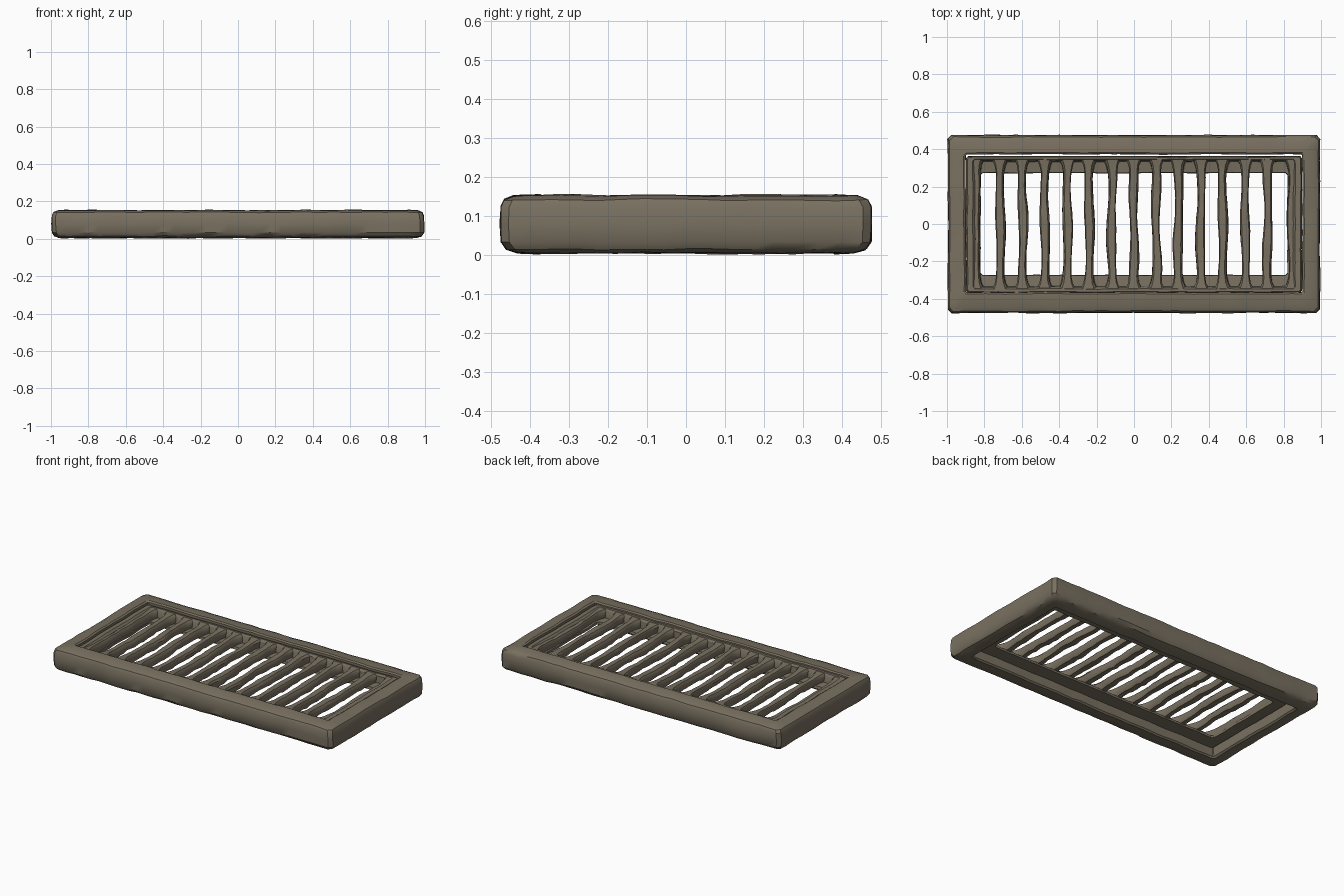
import bpy, bmesh, math, random
from mathutils import Vector, noise

random.seed(4)
cube = bpy.data.objects.get("Cube")
if cube:
    bpy.data.objects.remove(cube, do_unlink=True)

stone = bpy.data.materials.new("weathered_stone")
stone.use_nodes = True
colour = (0.19, 0.163, 0.118, 1)
stone.diffuse_color = colour
bsdf = next(n for n in stone.node_tree.nodes if n.type == 'BSDF_PRINCIPLED')
bsdf.inputs["Base Color"].default_value = colour
bsdf.inputs["Roughness"].default_value = 0.9


def finish(bm, name):
    bmesh.ops.recalc_face_normals(bm, faces=bm.faces)
    mesh = bpy.data.meshes.new(name)
    bm.to_mesh(mesh)
    bm.free()
    mesh.materials.append(stone)
    obj = bpy.data.objects.new(name, mesh)
    bpy.context.collection.objects.link(obj)
    bpy.ops.object.select_all(action='DESELECT')
    obj.select_set(True)
    bpy.context.view_layer.objects.active = obj
    bpy.ops.object.shade_smooth_by_angle(angle=0.6)


def skin(bm, rows, close):
    """Bridge successive closed rows of vertices with quads."""
    pairs = list(zip(rows, rows[1:]))
    if close:
        pairs.append((rows[-1], rows[0]))
    for a, b in pairs:
        for i in range(len(a)):
            j = (i + 1) % len(a)
            bm.faces.new((a[i], a[j], b[j], b[i]))


def wear(bm, amount):
    """Push the surface in and out with noise for a hand-hewn look."""
    for v in bm.verts:
        p = v.co.copy()
        v.co += noise.noise_vector(p * 8) * amount + noise.noise_vector(p * 25) * amount * 0.5


def rect_loop(hx, hy, z, cut, shift):
    """Rectangle with clipped corners, divided evenly along every side."""
    c = [(hx, -hy + cut), (hx, hy - cut), (hx - cut, hy), (-hx + cut, hy),
         (-hx, hy - cut), (-hx, -hy + cut), (-hx + cut, -hy), (hx - cut, -hy)]
    steps = (16, 1, 34, 1) * 2
    pts = []
    for i, n in enumerate(steps):
        a, b = Vector((*c[i], z)), Vector((*c[(i + 1) % 8], z))
        pts += [a.lerp(b, k / n) + Vector((0, shift, 0)) for k in range(n)]
    return pts


def ring(name, profile, amount):
    bm = bmesh.new()
    rows = [[bm.verts.new(p) for p in rect_loop(*s)] for s in profile]
    skin(bm, rows, True)
    wear(bm, amount)
    finish(bm, name)


# Heavy outer frame: half width, half depth, height, corner cut, y shift
ring("outer_frame", [
    (0.91, 0.378, 0.003, 0.01, 0.004), (0.955, 0.43, 0.006, 0.02, 0),
    (0.98, 0.46, 0.015, 0.02, 0), (0.993, 0.474, 0.034, 0.02, 0),
    (0.995, 0.476, 0.08, 0.02, 0), (0.993, 0.474, 0.125, 0.02, 0),
    (0.985, 0.465, 0.142, 0.02, 0), (0.96, 0.44, 0.152, 0.02, 0),
    (0.91, 0.378, 0.154, 0.01, 0.004), (0.90, 0.369, 0.147, 0.005, 0.004),
    (0.90, 0.369, 0.08, 0.005, 0.004), (0.90, 0.369, 0.012, 0.005, 0.004)], 0.004)

# Loose inner rim, pushed against the front, with a ledge carrying the bars
ring("grate_rim", [
    (0.89, 0.36, 0.064, 0.01, -0.002), (0.898, 0.365, 0.076, 0.01, -0.002),
    (0.898, 0.365, 0.125, 0.01, -0.002), (0.89, 0.36, 0.14, 0.01, -0.002),
    (0.862, 0.347, 0.14, 0.01, 0), (0.85, 0.337, 0.128, 0.01, 0),
    (0.845, 0.333, 0.086, 0.01, 0), (0.82, 0.275, 0.08, 0.01, 0),
    (0.82, 0.272, 0.064, 0.01, 0)], 0.003)


def bar(name, x, half_width):
    """Worn bar: wavy sides, arched underside, rounded flare at the rim."""
    bm = bmesh.new()
    rows = []
    count = 20
    phase, lean = random.uniform(0, 6), random.uniform(-0.006, 0.006)
    for k in range(count + 1):
        t = 2 * k / count - 1
        flare = 0.022 * max(0, (abs(t) - 0.8) / 0.2) ** 2
        middle = max(0, 1 - t ** 4)
        w = half_width + flare + 0.004 * middle * math.sin(5 * t + phase)
        top = 0.138 - 0.008 * middle - random.uniform(0, 0.004) * middle
        low = 0.067 + 0.01 * middle + random.uniform(0, 0.008) * middle
        cx = x + 0.004 * middle * math.sin(4 * t + 2 * phase)
        ch = 0.3 * w
        section = [(-w + ch, low), (w - ch, low), (w, low + 0.014), (w, top - 0.012),
                   (w - ch, top), (-w + ch, top), (-w, top - 0.012), (-w, low + 0.014)]
        rows.append([bm.verts.new((cx + dx + lean * (z - 0.1) / 0.04, 0.35 * t, z))
                     for dx, z in section])
    skin(bm, rows, False)
    bm.faces.new(rows[0])
    bm.faces.new(rows[-1])
    wear(bm, 0.003)
    finish(bm, name)


# Evenly spaced bars, with slimmer ones at both ends
for i in range(13):
    bar("cross_bar_%d" % (i + 1), (i - 6) * 0.119, 0.023)
for side, label in ((-1, "right"), (1, "left")):
    bar(label + "_end_bar", side * 0.842, 0.02)
